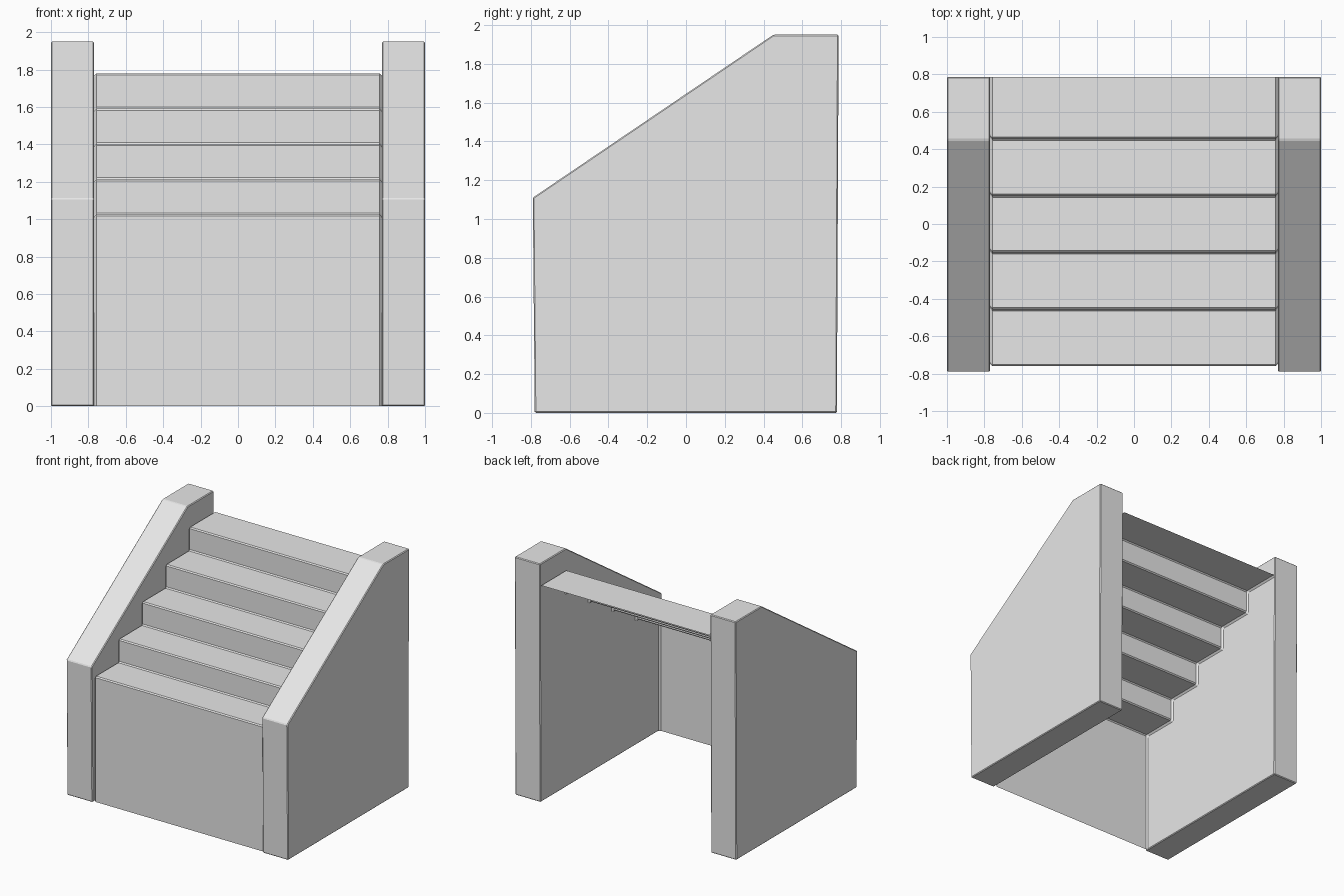
import bpy
import bmesh

cube = bpy.data.objects.get("Cube")
if cube:
    bpy.data.objects.remove(cube, do_unlink=True)

# Single stone material
stone = bpy.data.materials.new("light_grey_stone")
stone.use_nodes = True
grey = (0.8, 0.8, 0.8, 1)
stone.diffuse_color = grey
stone.node_tree.nodes["Principled BSDF"].inputs["Base Color"].default_value = grey


def make_object(name, bm):
    mesh = bpy.data.meshes.new(name)
    bm.to_mesh(mesh)
    bm.free()
    mesh.materials.append(stone)
    obj = bpy.data.objects.new(name, mesh)
    bpy.context.collection.objects.link(obj)
    return obj


# Side walls: a sloped profile extruded across x, with slim bevels
WALL = [(-0.78, 0), (0.778, 0), (0.787, 1.95), (0.45, 1.95), (-0.79, 1.11)]


def side_wall(name, x0, x1):
    bm = bmesh.new()
    face = bm.faces.new([bm.verts.new((x0, y, z)) for y, z in WALL])
    ext = bmesh.ops.extrude_face_region(bm, geom=[face])
    moved = [v for v in ext["geom"] if isinstance(v, bmesh.types.BMVert)]
    bmesh.ops.translate(bm, verts=moved, vec=(x1 - x0, 0, 0))
    bmesh.ops.recalc_face_normals(bm, faces=bm.faces)
    obj = make_object(name, bm)
    bevel = obj.modifiers.new("edge_bevel", "BEVEL")
    bevel.width = 0.006
    bevel.segments = 1
    bevel.limit_method = "ANGLE"
    return obj


side_wall("left_wall", 0.77, 1.0)
side_wall("right_wall", -1.0, -0.77)

# Staircase: an open sheet with chamfered nosings and inner corners
STEPS, FRONT, BACK = 5, -0.76, 0.787
RUN, RISE, FIRST = 0.304, 0.1885, 1.025
CHAMFER, LIP = 0.009, 0.016


def stair_profile(inset):
    y0, z0 = FRONT + inset, FIRST - inset
    points = [(y0, 0)]
    for i in range(STEPS):
        y, z = y0 + i * RUN, z0 + i * RISE
        points += [(y, z - CHAMFER), (y + CHAMFER, z)]
        if i < STEPS - 1:
            points += [(y + RUN - CHAMFER, z), (y + RUN, z + CHAMFER)]
    return points + [(BACK, z0 + (STEPS - 1) * RISE)]


bm = bmesh.new()
rows = []
for x, inset in ((-0.772, LIP), (-0.757, 0), (0.757, 0), (0.772, LIP)):
    rows.append([bm.verts.new((x, y, z)) for y, z in stair_profile(inset)])
for a, b in zip(rows, rows[1:]):
    for i in range(len(a) - 1):
        bm.faces.new((a[i], b[i], b[i + 1], a[i + 1]))
make_object("stairs", bm)
